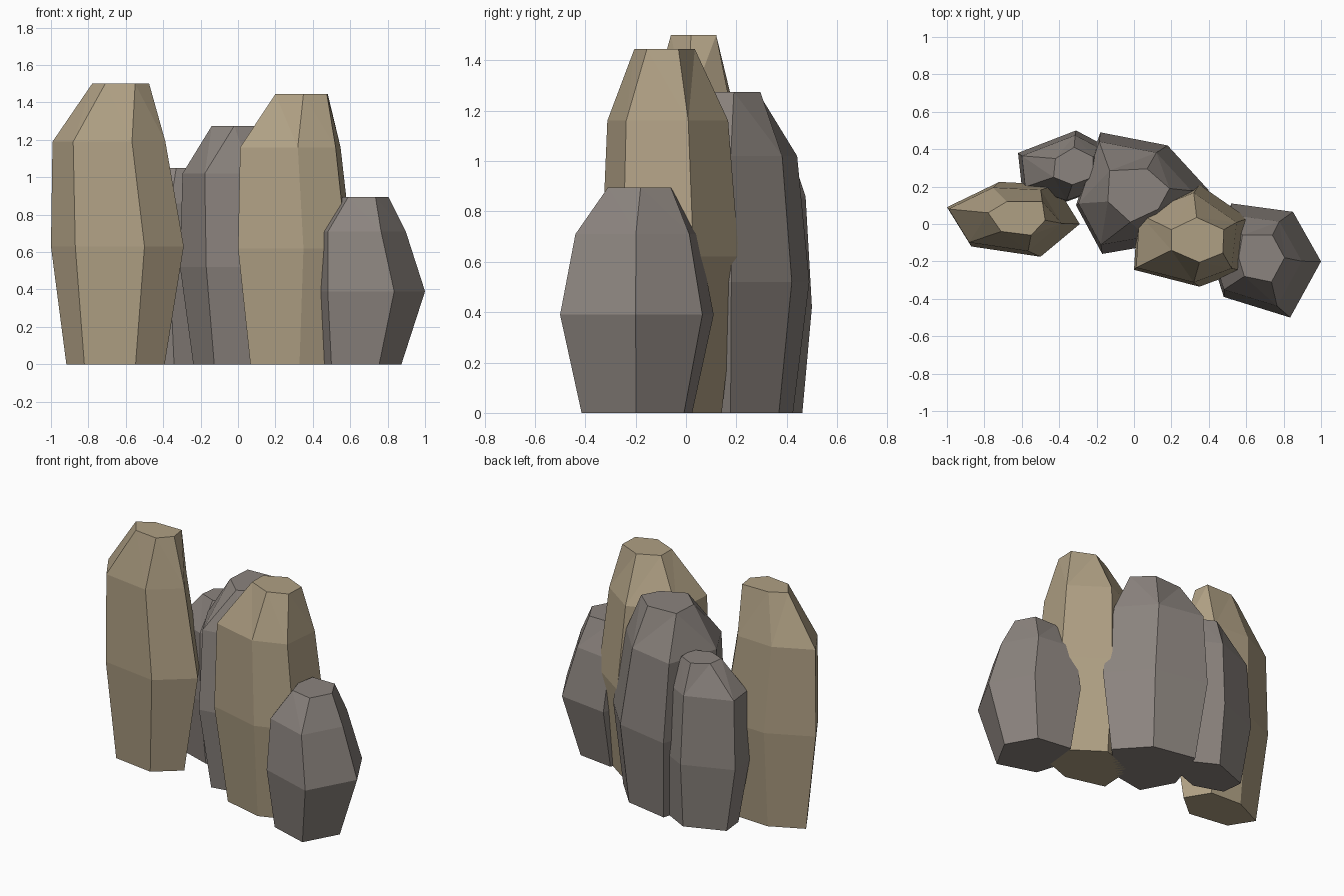
import bpy, bmesh

if "Cube" in bpy.data.objects:
    bpy.data.objects.remove(bpy.data.objects["Cube"])


def material(name, rgb):
    m = bpy.data.materials.new(name)
    m.diffuse_color = (*rgb, 1)
    m.use_nodes = True
    m.node_tree.nodes["Principled BSDF"].inputs["Base Color"].default_value = m.diffuse_color
    return m


TAN = material("tan_stone", (0.43, 0.35, 0.23))
GREY = material("grey_stone", (0.26, 0.23, 0.21))


def scaled(ring, scale, dx, dy):
    """Shrink an outline about its box centre and shift it."""
    xs, ys = zip(*ring)
    cx, cy = (min(xs) + max(xs)) / 2, (min(ys) + max(ys)) / 2
    return [(cx + (x - cx) * scale + dx, cy + (y - cy) * scale + dy) for x, y in ring]


def rock(name, mat, girth, crown, heights, foot, shoulder):
    """Six-sided stone: foot, widest girth, shoulder and flat crown rings.
    heights = girth, shoulder, crown; foot / shoulder = scale, dx, dy of the girth."""
    zg, zs, zc = heights
    levels = [(scaled(girth, *foot), 0), (girth, zg),
              (scaled(girth, *shoulder), zs), (crown, zc)]
    bm = bmesh.new()
    rings = [[bm.verts.new((x, y, z)) for x, y in pts] for pts, z in levels]
    for lo, hi in zip(rings, rings[1:]):
        for i in range(len(lo)):
            j = (i + 1) % len(lo)
            bm.faces.new((lo[i], lo[j], hi[j], hi[i]))
    bm.faces.new(rings[0][::-1])
    bm.faces.new(rings[-1])
    bmesh.ops.triangulate(bm, faces=[f for f in bm.faces if len(f.verts) == 4])
    bmesh.ops.recalc_face_normals(bm, faces=bm.faces)
    me = bpy.data.meshes.new(name)
    bm.to_mesh(me)
    bm.free()
    me.materials.append(mat)
    bpy.context.collection.objects.link(bpy.data.objects.new(name, me))


# Tall tan stone on the left
rock("left_tall_stone", TAN,
     [(-1, .09), (-.87, -.12), (-.5, -.175), (-.29, 0), (-.42, .21), (-.72, .225)],
     [(-.78, .06), (-.71, -.04), (-.55, -.06), (-.475, .02), (-.49, .12), (-.68, .12)],
     (.63, 1.19, 1.5), (.74, -.01, 0), (.85, -.045, 0))

# Small grey stone at the back left
rock("back_small_stone", GREY,
     [(-.62, .38), (-.6, .2), (-.36, .12), (-.14, .2), (-.12, .4), (-.31, .5)],
     [(-.42, .35), (-.43, .25), (-.33, .21), (-.22, .25), (-.22, .36), (-.32, .41)],
     (.42, .86, 1.05), (.8, .02, 0), (.92, 0, -.01))

# Large grey stone in the middle
rock("middle_stone", GREY,
     [(-.31, .1), (-.17, -.16), (.12, -.11), (.4, .18), (.18, .42), (-.18, .49)],
     [(-.14, .12), (-.02, .01), (.13, .08), (.19, .19), (.07, .295), (-.13, .285)],
     (.52, 1.02, 1.275), (.8, 0, 0), (.85, -.04, 0))

# Tall tan stone right of the centre
rock("right_tall_stone", TAN,
     [(0, -.245), (.35, -.335), (.58, -.25), (.61, .03), (.35, .21), (.02, .08)],
     [(.2, -.14), (.35, -.205), (.475, -.155), (.48, -.03), (.335, .035), (.2, -.03)],
     (.62, 1.16, 1.445), (.75, -.01, 0), (.88, -.025, -.01))

# Short grey stone on the far right
rock("right_short_stone", GREY,
     [(.42, -.2), (.48, -.39), (.835, -.5), (1, -.2), (.85, .065), (.52, .11)],
     [(.56, -.18), (.59, -.28), (.735, -.31), (.805, -.18), (.74, -.06), (.58, -.06)],
     (.39, .71, .895), (.72, -.045, 0), (.8, -.045, 0))
